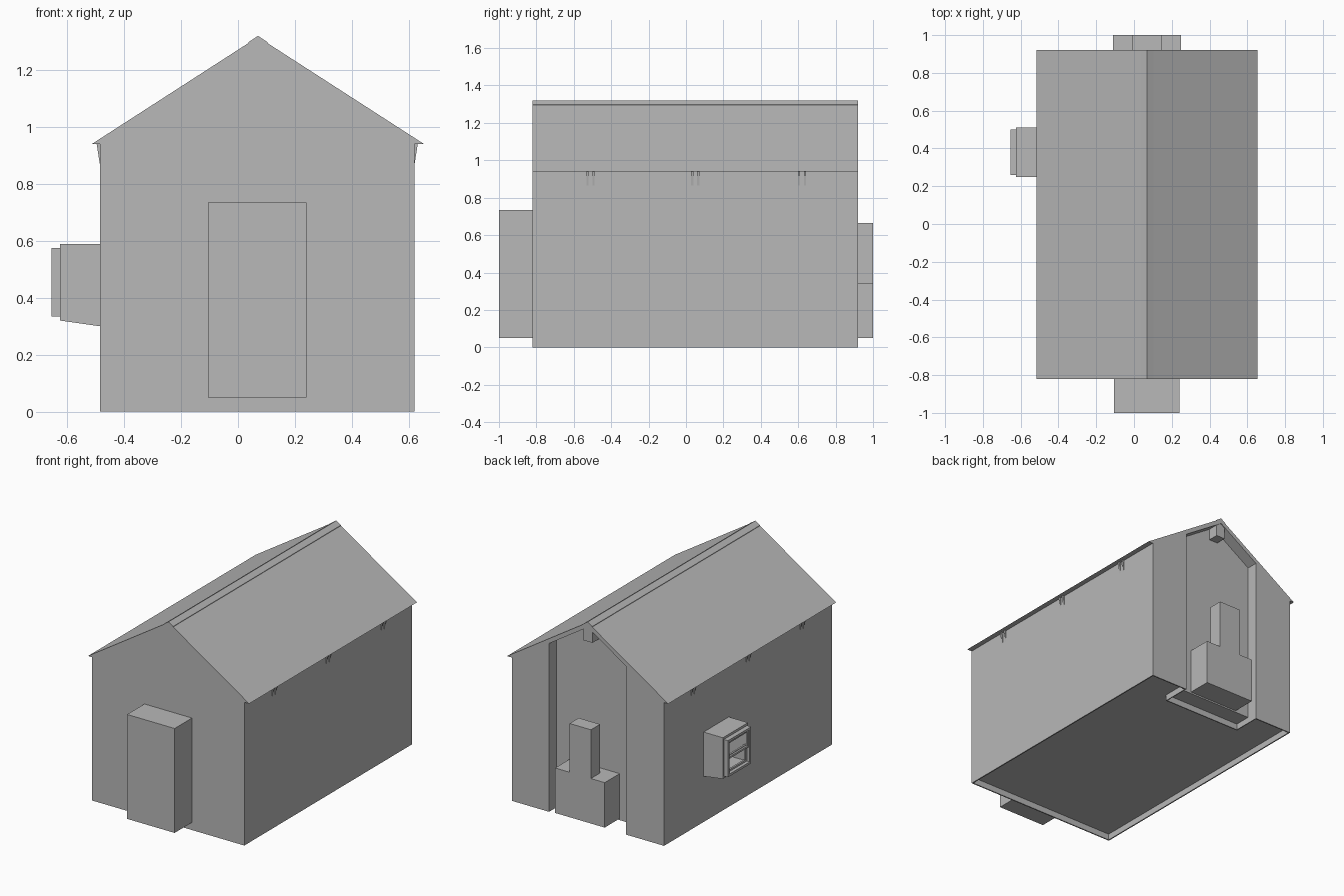
import bpy, bmesh

if "Cube" in bpy.data.objects:
    bpy.data.objects.remove(bpy.data.objects["Cube"])

grey = bpy.data.materials.new("plain_grey")
grey.diffuse_color = (0.48, 0.48, 0.48, 1)
grey.use_nodes = True
grey.node_tree.nodes["Principled BSDF"].inputs["Base Color"].default_value = grey.diffuse_color


def prism(name, pts, y0, y1):
    """Extrude an (x, z) outline from y0 to y1."""
    bm = bmesh.new()
    face = bm.faces.new([bm.verts.new((x, y0, z)) for x, z in pts])
    ext = bmesh.ops.extrude_face_region(bm, geom=[face])
    verts = [v for v in ext["geom"] if isinstance(v, bmesh.types.BMVert)]
    bmesh.ops.translate(bm, verts=verts, vec=(0, y1 - y0, 0))
    bmesh.ops.recalc_face_normals(bm, faces=bm.faces[:])
    mesh = bpy.data.meshes.new(name)
    bm.to_mesh(mesh)
    bm.free()
    mesh.materials.append(grey)
    ob = bpy.data.objects.new(name, mesh)
    bpy.context.collection.objects.link(ob)
    return ob


def box(name, x0, x1, y0, y1, z0, z1):
    return prism(name, [(x0, z0), (x1, z0), (x1, z1), (x0, z1)], y0, y1)


def cut(ob, cutter):
    """Subtract the cutter, then remove it."""
    cutter.hide_render = True
    mod = ob.modifiers.new("cut", 'BOOLEAN')
    mod.operation, mod.solver, mod.object = 'DIFFERENCE', 'EXACT', cutter
    bpy.context.view_layer.objects.active = ob
    bpy.ops.object.modifier_apply(modifier=mod.name)
    bpy.data.objects.remove(cutter)


FRONT, BACK, RIDGE_X = -0.82, 0.92, 0.07
LEFT, RIGHT = -0.485, 0.62
SLOT_L, SLOT_R, SLOT_Y = -0.21, 0.35, 0.845

# Walls with gables, hollow underside and tall alcove in the back
walls = prism("walls", [(LEFT, 0), (RIGHT, 0), (RIGHT, .94), (.605, .94),
                        (RIDGE_X, 1.285), (-.465, .94), (LEFT, .94)], FRONT, BACK)
cut(walls, box("slot_cutter", SLOT_L, SLOT_R, SLOT_Y, 1.1, -.2, 1.6))
cut(walls, box("floor_cutter", LEFT + .008, RIGHT - .008, FRONT + .008, BACK - .008, -.2, .04))

# Thin footing under the alcove
box("alcove_footing_front", SLOT_L, SLOT_R, .73, .737, 0, .042)
box("alcove_footing_left", SLOT_L - .006, SLOT_L, .73, BACK, 0, .042)
box("alcove_footing_right", SLOT_R, SLOT_R + .006, .73, BACK, 0, .042)

# Roof with pointed eaves
prism("roof", [(-.515, .94), (-.465, .94), (RIDGE_X, 1.285), (.605, .94),
               (.655, .94), (RIDGE_X, 1.317)], FRONT, BACK)

# Ridge cap folded over the top
prism("ridge_cap", [(RIDGE_X - .033, 1.294), (RIDGE_X, 1.315), (RIDGE_X + .033, 1.294),
                    (RIDGE_X + .033, 1.299), (RIDGE_X, 1.321), (RIDGE_X - .033, 1.299)],
      FRONT, BACK)

# Ridge beam end seen in the alcove
box("ridge_beam", .038, .102, SLOT_Y - .01, .915, 1.19, 1.29)

# Pairs of small spikes below the eaves
for wall_x, s in ((LEFT, -1), (RIGHT, 1)):
    for y in (-.51, .05, .62):
        for dy in (-.016, .016):
            prism("eave_spike", [(wall_x, .865), (wall_x + s * .012, .942), (wall_x, .942)],
                  y + dy - .006, y + dy + .006)

# Door porch
box("door_porch", -.105, .24, -1.0, FRONT, .05, .735)

# Fireplace and its flue
box("fireplace", -.11, .25, SLOT_Y, 1.0, .05, .345)
box("fireplace_flue", -.01, .145, .905, 1.0, .345, .665)

# Bay window box, open to the side
bay = prism("window_bay", [(LEFT, .30), (LEFT, .59), (-.625, .59), (-.625, .32)], .25, .51)
cut(bay, box("bay_cutter", -.7, -.50, .275, .485, .35, .56))

# Window frame
FX0, FX1 = -.655, -.625
for name, y0, y1, z0, z1 in (("frame_back", .485, .50, .335, .575),
                             ("frame_front", .26, .275, .335, .575),
                             ("frame_top", .275, .485, .56, .575),
                             ("frame_bottom", .275, .485, .335, .35)):
    box("window_" + name, FX0, FX1, y0, y1, z0, z1)

# Upper and lower sashes, the lower one set further in
for name, x, z0, z1 in (("upper_sash", -.648, .445, .56), ("lower_sash", -.634, .35, .46)):
    box(name + "_top", x, x + .012, .275, .485, z1 - .012, z1)
    box(name + "_bottom", x, x + .012, .275, .485, z0, z0 + .012)
    for y in (.275, .473):
        box(name + "_side", x, x + .012, y, y + .012, z0 + .012, z1 - .012)
